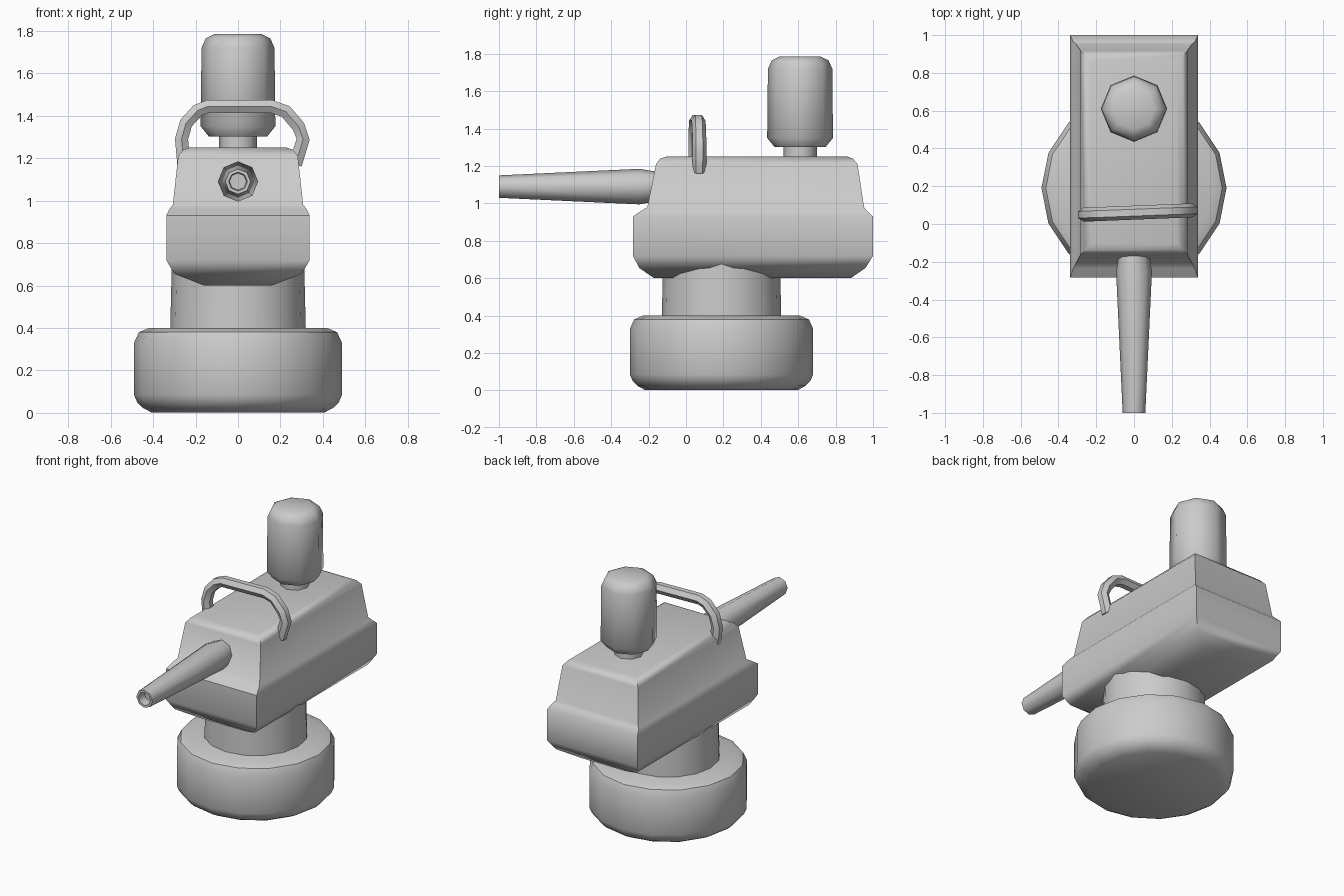
import bpy, bmesh
from math import sin, cos, pi, radians
from mathutils import Vector

if "Cube" in bpy.data.objects:
    bpy.data.objects.remove(bpy.data.objects["Cube"])


def loft(name, rings, angle=40):
    """Skin a list of equal-length vertex rings, cap both ends, shade by angle."""
    bm = bmesh.new()
    loops = [[bm.verts.new(p) for p in ring] for ring in rings]
    n = len(loops[0])
    for a, b in zip(loops, loops[1:]):
        for i in range(n):
            j = (i + 1) % n
            bm.faces.new((a[i], a[j], b[j], b[i]))
    bm.faces.new(loops[0][::-1])
    bm.faces.new(loops[-1])
    bmesh.ops.recalc_face_normals(bm, faces=bm.faces[:])
    mesh = bpy.data.meshes.new(name)
    bm.to_mesh(mesh)
    bm.free()
    obj = bpy.data.objects.new(name, mesh)
    bpy.context.collection.objects.link(obj)
    bpy.ops.object.select_all(action='DESELECT')
    obj.select_set(True)
    bpy.context.view_layer.objects.active = obj
    bpy.ops.object.shade_smooth_by_angle(angle=radians(angle))
    return obj


def circle(n, r):
    return [(r * cos(2 * pi * i / n), r * sin(2 * pi * i / n)) for i in range(n)]


def lathe_z(name, profile, n, y, angle=40):
    """Revolve (radius, z) pairs around a vertical axis at (0, y)."""
    return loft(name, [[(a, y + b, z) for a, b in circle(n, r)] for r, z in profile], angle)


# Round base and the neck carrying the body
lathe_z("base", [(0.41, 0.003), (0.45, 0.025), (0.475, 0.05), (0.49, 0.085),
                 (0.49, 0.33), (0.467, 0.38), (0.42, 0.40)], 16, 0.19)
lathe_z("neck", [(0.32, 0.37), (0.312, 0.70)], 16, 0.19)

# Boxy body: stacked rectangles (z, half width, front y, back y)
sections = [(0.60, 0.16, -0.17, 0.88), (0.655, 0.30, -0.25, 0.96),
            (0.72, 0.338, -0.284, 1.0), (0.93, 0.338, -0.284, 1.0),
            (0.963, 0.322, -0.235, 0.965), (0.98, 0.307, -0.207, 0.952),
            (1.21, 0.282, -0.16, 0.917), (1.24, 0.258, -0.138, 0.892),
            (1.25, 0.228, -0.105, 0.865)]
loft("body", [[(-w, f, z), (w, f, z), (w, b, z), (-w, b, z)]
              for z, w, f, b in sections], 50)

# Tapered spout with a hollow mouth: (radius, y)
spout = [(0.07, -0.10), (0.095, -0.25), (0.06, -1.0), (0.044, -1.0), (0.04, -0.94)]
loft("spout", [[(a, y, 1.09 + b) for a, b in circle(8, r)] for r, y in spout], 50)

# Canister and its stem on top
lathe_z("canister_stem", [(0.09, 1.20), (0.09, 1.34)], 8, 0.61, 50)
lathe_z("canister", [(0.138, 1.303), (0.176, 1.35), (0.172, 1.72),
                     (0.152, 1.765), (0.11, 1.785)], 8, 0.61, 50)

# Slightly skewed arched handle: hexagonal section swept along an x-z path
path = [Vector(p) for p in [(-0.255, 1.17), (-0.266, 1.29), (-0.245, 1.365),
                            (-0.19, 1.425), (-0.145, 1.443), (0.16, 1.443),
                            (0.225, 1.42), (0.285, 1.35), (0.307, 1.29), (0.27, 1.17)]]
section = [(0, 0.037), (0.031, 0.018), (0.031, -0.018),
           (0, -0.037), (-0.031, -0.018), (-0.031, 0.018)]
rings = []
for i, p in enumerate(path):
    t = (path[min(i + 1, len(path) - 1)] - path[max(i - 1, 0)]).normalized()
    rings.append([(p.x - t.y * s, 0.06 + 0.04 * p.x + d, p.y + t.x * s)
                  for s, d in section])
loft("handle", rings)
